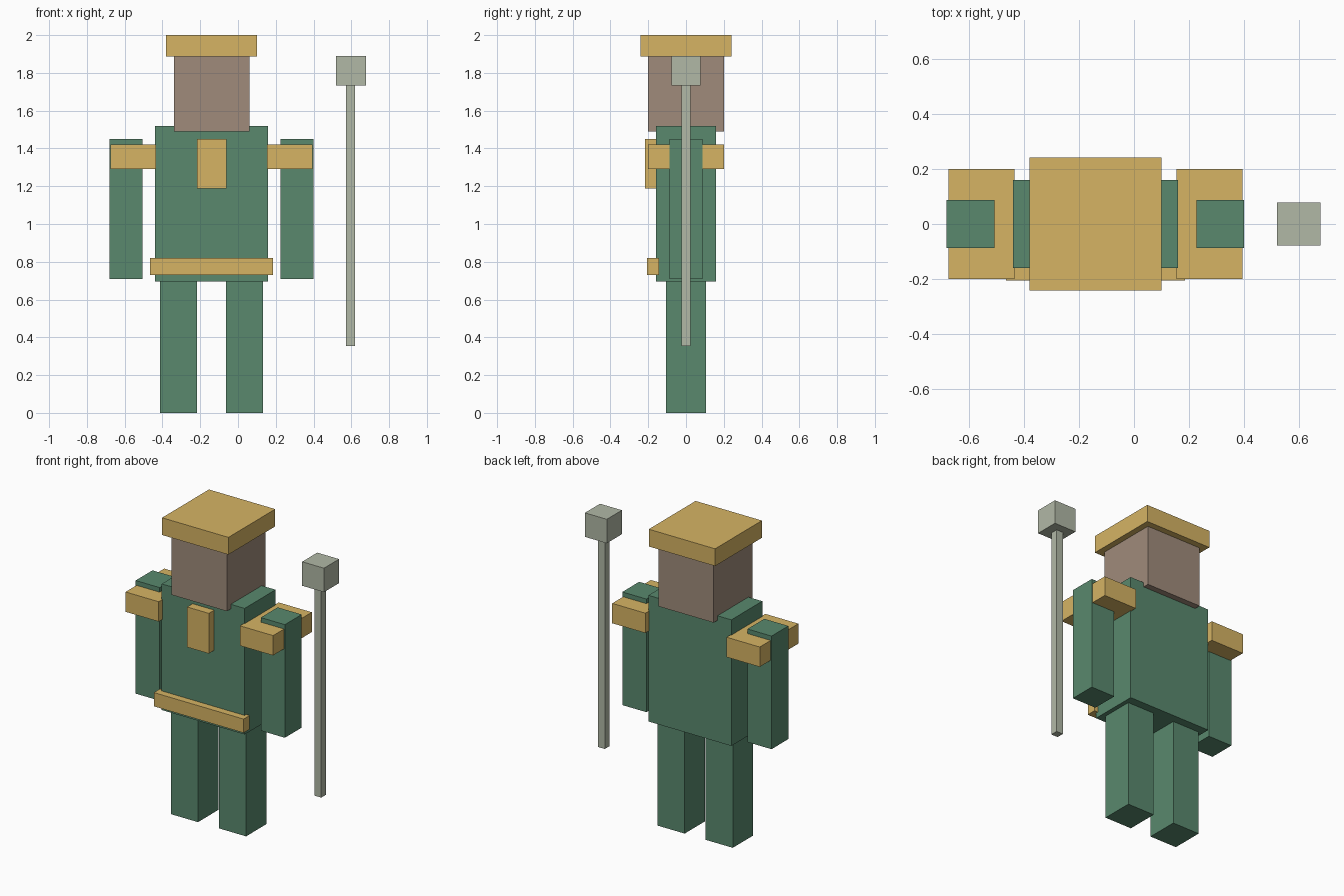
import bpy

if "Cube" in bpy.data.objects:
    bpy.data.objects.remove(bpy.data.objects["Cube"])

BODY_X = -0.14  # centre line of the figure; the staff stands off to the side


def material(name, rgb):
    m = bpy.data.materials.new(name)
    m.diffuse_color = (*rgb, 1.0)
    m.use_nodes = True
    m.node_tree.nodes["Principled BSDF"].inputs["Base Color"].default_value = m.diffuse_color
    return m


GREEN = material("green_cloth", (0.10, 0.25, 0.155))
GOLD = material("gold_trim", (0.67, 0.456, 0.127))
SKIN = material("brown_skin", (0.35, 0.26, 0.198))
STONE = material("pale_stone", (0.44, 0.48, 0.38))


def box(name, x, y, z, mat):
    """Box from (min, max) ranges on each axis."""
    ranges = (x, y, z)
    bpy.ops.mesh.primitive_cube_add(size=1, location=[(a + b) / 2 for a, b in ranges])
    ob = bpy.context.object
    ob.name = name
    ob.scale = [b - a for a, b in ranges]
    bpy.ops.object.transform_apply(location=False, rotation=False, scale=True)
    ob.data.materials.append(mat)
    return ob


def centred(name, cx, half_x, half_y, z, mat):
    return box(name, (cx - half_x, cx + half_x), (-half_y, half_y), z, mat)


# Torso, head and hat
centred("torso", BODY_X, 0.30, 0.16, (0.695, 1.52), GREEN)
centred("head", BODY_X, 0.20, 0.20, (1.49, 1.887), SKIN)
centred("hat", BODY_X, 0.24, 0.242, (1.887, 2.0), GOLD)

# Limbs and shoulder pads, one per side
for side, s in (("left", -1), ("right", 1)):
    centred(side + "_leg", BODY_X + s * 0.174, 0.098, 0.105, (0.0, 0.695), GREEN)
    centred(side + "_arm", BODY_X + s * 0.453, 0.087, 0.087, (0.71, 1.45), GREEN)
    centred(side + "_shoulder_pad", BODY_X + s * 0.414, 0.12, 0.20, (1.29, 1.42), GOLD)

# Chest plate and belt on the front
box("chest_plate", (-0.217, -0.06), (-0.216, -0.15), (1.187, 1.45), GOLD)
box("belt", (-0.465, 0.185), (-0.206, -0.143), (0.73, 0.82), GOLD)

# Staff
centred("staff_shaft", 0.595, 0.024, 0.024, (0.353, 1.735), STONE)
centred("staff_head", 0.598, 0.079, 0.078, (1.733, 1.89), STONE)
